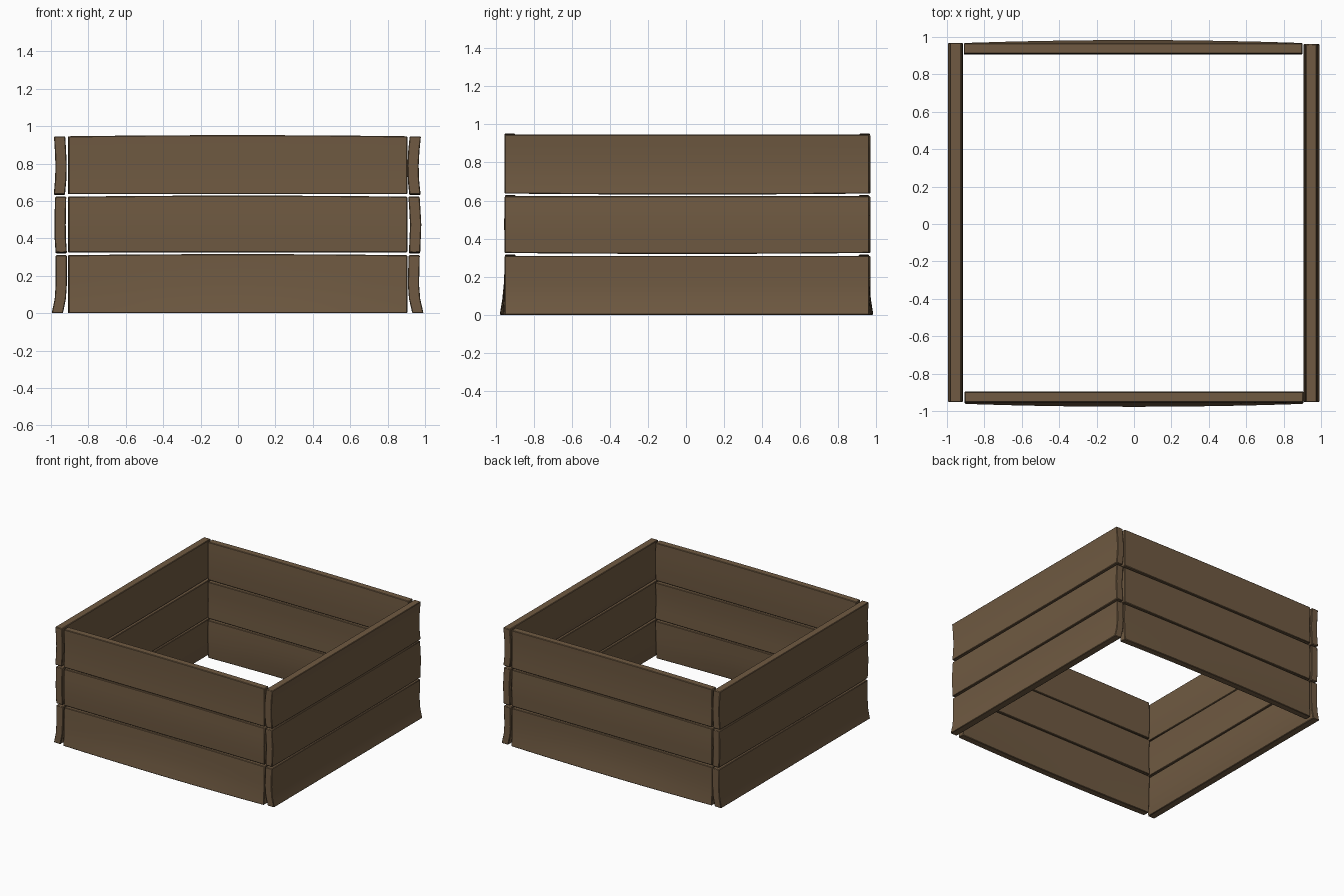
import bpy, bmesh

cube = bpy.data.objects.get("Cube")
if cube:
    bpy.data.objects.remove(cube)

# One weathered brown for all the boards
wood = bpy.data.materials.new("brown_wood")
wood.use_nodes = True
color = (0.160, 0.102, 0.054, 1)
wood.diffuse_color = color
wood.node_tree.nodes["Principled BSDF"].inputs["Base Color"].default_value = color

HEIGHTS = (0, 0.25, 0.5, 0.75, 1)      # where each cross-section offset applies
STEPS = 8                              # segments along a board
LEVELS = {"bottom": (0, 0.31), "middle": (0.325, 0.623), "top": (0.637, 0.946)}

# Side: board ends, mapping from (along, outward) to (x, y), board thickness
SIDES = {
    "front": (-0.905, 0.905, lambda u, v: (u, -v), 0.055),
    "back": (-0.91, 0.90, lambda u, v: (u, v), 0.055),
    "left": (-0.952, 0.962, lambda u, v: (v, u), 0.06),
    "right": (-0.952, 0.968, lambda u, v: (-v, u), 0.06),
}

# Outer face distance from the centre at each height: the boards are cupped
CUPS = {
    "front": {"bottom": (0.962, 0.956, 0.953, 0.952, 0.95),
              "middle": (0.95, 0.953, 0.955, 0.953, 0.95),
              "top": (0.954, 0.951, 0.95, 0.951, 0.953)},
    "back": {"bottom": (0.968, 0.962, 0.96, 0.96, 0.962),
             "middle": (0.962, 0.964, 0.966, 0.964, 0.962),
             "top": (0.966, 0.963, 0.962, 0.963, 0.966)},
    "left": {"bottom": (0.992, 0.974, 0.968, 0.97, 0.972),
             "middle": (0.974, 0.977, 0.98, 0.976, 0.971),
             "top": (0.976, 0.968, 0.966, 0.97, 0.978)},
    "right": {"bottom": (0.996, 0.98, 0.975, 0.975, 0.975),
              "middle": (0.975, 0.98, 0.981, 0.98, 0.978),
              "top": (0.985, 0.978, 0.976, 0.979, 0.984)},
}


def board(side, level):
    """A cupped plank, swept as a closed cross-section along its length."""
    start, end, place, thick = SIDES[side]
    low, high = LEVELS[level]
    cup = CUPS[side][level]
    across = side in ("front", "back")
    flare = 0.016 if across and level == "bottom" else 0
    bm = bmesh.new()
    rings = []
    for i in range(STEPS + 1):
        t = i / STEPS
        bulge = 4 * t * (1 - t)
        # Outer points going up, then inner points coming down
        section = [(h, c) for h, c in zip(HEIGHTS, cup)]
        section += [(h, c - thick) for h, c in reversed(section)]
        ring = []
        for h, v in section:
            v += flare * bulge * (1 - h) ** 2
            z = low + h * (high - low)
            if across:
                z += 0.006 * bulge * h
            elif level != "bottom":
                z -= 0.005 * bulge * (1 - h)
            ring.append(bm.verts.new((*place(start + t * (end - start), v), z)))
        rings.append(ring)
    count = len(rings[0])
    for a, b in zip(rings, rings[1:]):
        for k in range(count):
            n = (k + 1) % count
            bm.faces.new((a[k], a[n], b[n], b[k]))
    # End caps, as quads between the outer and inner points
    for ring in (rings[0], rings[-1]):
        for k in range(len(HEIGHTS) - 1):
            bm.faces.new((ring[k], ring[k + 1], ring[count - 2 - k], ring[count - 1 - k]))
    bmesh.ops.recalc_face_normals(bm, faces=bm.faces)
    name = f"{side}_{level}_board"
    mesh = bpy.data.meshes.new(name)
    bm.to_mesh(mesh)
    bm.free()
    mesh.materials.append(wood)
    obj = bpy.data.objects.new(name, mesh)
    bpy.context.collection.objects.link(obj)
    # Slightly worn edges
    bevel = obj.modifiers.new("worn_edges", "BEVEL")
    bevel.width = 0.004
    bevel.segments = 1
    return obj


# Four walls of three stacked boards
boards = [board(side, level) for side in SIDES for level in LEVELS]

bpy.ops.object.select_all(action="DESELECT")
for obj in boards:
    obj.select_set(True)
bpy.context.view_layer.objects.active = boards[0]
bpy.ops.object.shade_smooth_by_angle(angle=0.5)
